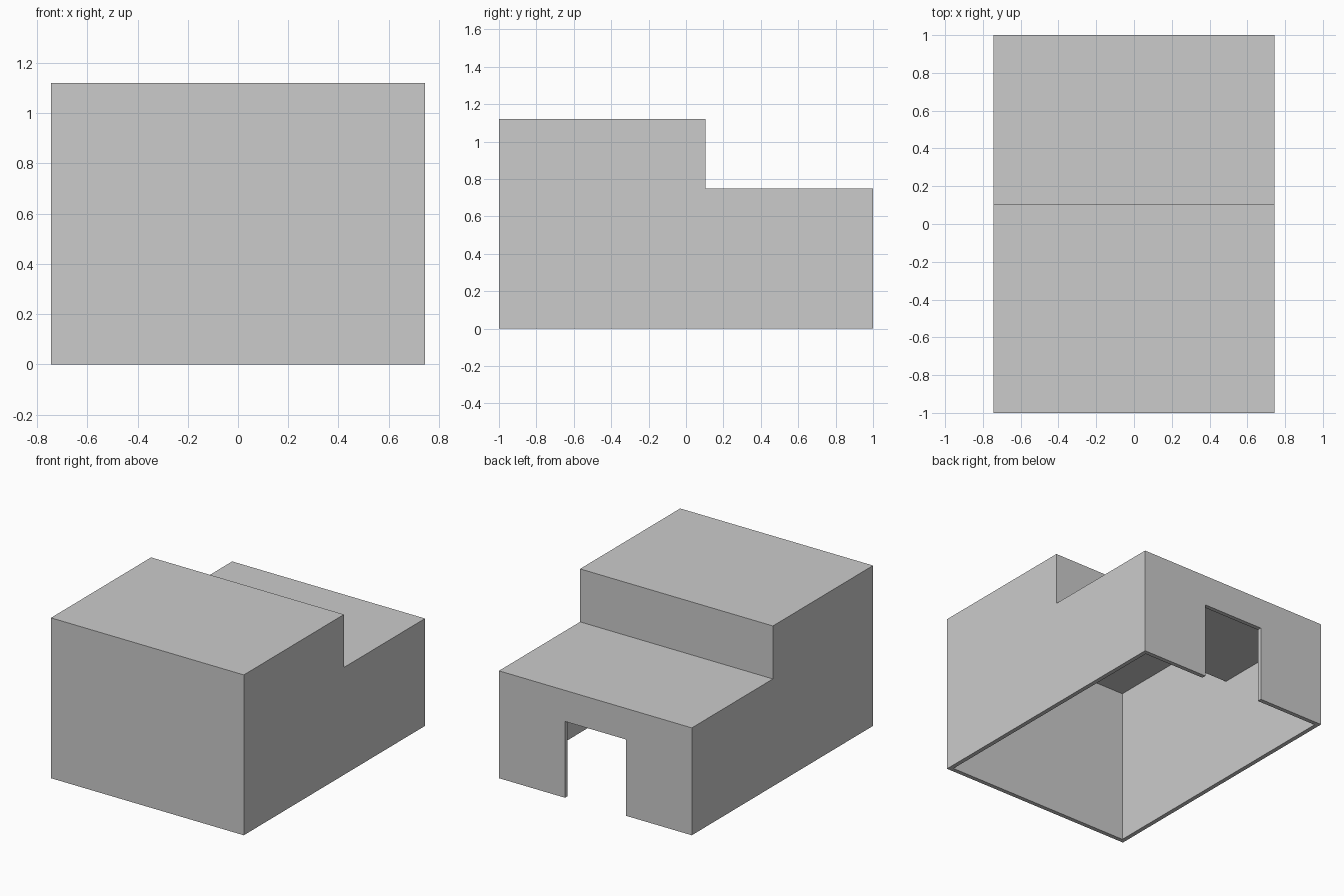
import bpy
import bmesh

if "Cube" in bpy.data.objects:
    bpy.data.objects.remove(bpy.data.objects["Cube"])

HALF_X, HALF_Y = 0.745, 1.0
STEP_Y, HIGH, LOW = 0.105, 1.12, 0.75
WALL = 0.03
DOOR_HALF, DOOR_TOP = 0.235, 0.533


def prism(name, profile, half_width):
    """Extrude a (y, z) side profile along x, centred on x = 0."""
    bm = bmesh.new()
    face = bm.faces.new([bm.verts.new((-half_width, y, z)) for y, z in profile])
    ext = bmesh.ops.extrude_face_region(bm, geom=[face], use_keep_orig=True)
    moved = [g for g in ext["geom"] if isinstance(g, bmesh.types.BMVert)]
    bmesh.ops.translate(bm, verts=moved, vec=(2 * half_width, 0, 0))
    bmesh.ops.recalc_face_normals(bm, faces=bm.faces)
    mesh = bpy.data.meshes.new(name)
    bm.to_mesh(mesh)
    bm.free()
    obj = bpy.data.objects.new(name, mesh)
    bpy.context.collection.objects.link(obj)
    return obj


def stepped(name, inset, bottom):
    """Stepped block, inset evenly from the outer walls and roof."""
    front, step, back = -HALF_Y + inset, STEP_Y - inset, HALF_Y - inset
    return prism(name, [(front, bottom), (back, bottom), (back, LOW - inset),
                        (step, LOW - inset), (step, HIGH - inset),
                        (front, HIGH - inset)], HALF_X - inset)


def cut(obj, cutter):
    cutter.hide_render = True
    mod = obj.modifiers.new("cut", 'BOOLEAN')
    mod.operation = 'DIFFERENCE'
    mod.solver = 'EXACT'
    mod.object = cutter
    bpy.context.view_layer.objects.active = obj
    bpy.ops.object.modifier_apply(modifier=mod.name)
    bpy.data.objects.remove(cutter)


# stepped outer cover
cover = stepped("stepped_cover", 0, 0)

# hollow interior, open at the bottom
cut(cover, stepped("hollow_cutter", WALL, -0.2))

# doorway through the back wall
cut(cover, prism("doorway_cutter", [(0.8, -0.2), (1.2, -0.2),
                                    (1.2, DOOR_TOP), (0.8, DOOR_TOP)], DOOR_HALF))
